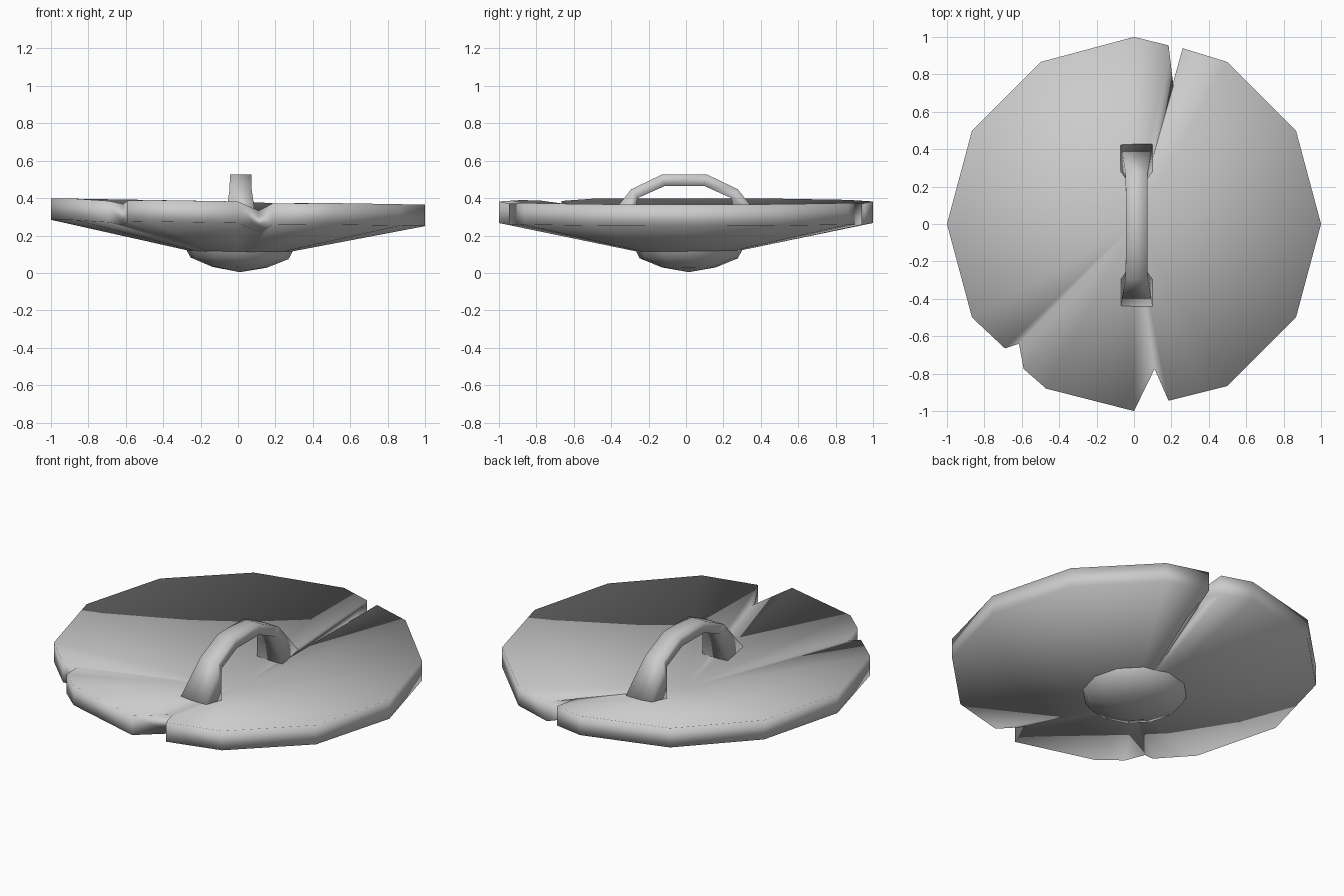
import bpy, bmesh
from math import cos, sin, pi, hypot

if "Cube" in bpy.data.objects:
    bpy.data.objects.remove(bpy.data.objects["Cube"])

TILT = -0.017  # the disc leans slightly across x


def finish(name, bm):
    bmesh.ops.recalc_face_normals(bm, faces=bm.faces)
    for f in bm.faces:
        f.smooth = True
    me = bpy.data.meshes.new(name)
    bm.to_mesh(me)
    bm.free()
    ob = bpy.data.objects.new(name, me)
    bpy.context.collection.objects.link(ob)
    return ob


def bridge(bm, a, b):
    n = len(a)
    for i in range(n):
        j = (i + 1) % n
        bm.faces.new((a[i], a[j], b[j], b[i]))


def fan(bm, ring, tip):
    n = len(ring)
    for i in range(n):
        bm.faces.new((ring[i], ring[(i + 1) % n], tip))


# Shield disc: twelve-sided outline with three battle notches, in shallow cone form
def rim(k):
    return (cos(k * pi / 6), sin(k * pi / 6))

outline = [rim(0), rim(1), rim(2),
           (0.26, 0.94), (0.215, 0.70), (0.185, 0.955),
           rim(3), rim(4), rim(5), rim(6), rim(7),
           (-0.69, -0.665), (-0.615, -0.64), (-0.59, -0.775), (-0.47, -0.88),
           rim(9), (0.11, -0.775), (0.185, -0.945),
           rim(10), rim(11)]
bm = bmesh.new()
rings = []
for base, slope in ((0.165, 0.217), (0.06, 0.207)):
    ring = [bm.verts.new((x, y, base + slope * hypot(x, y) + TILT * x)) for x, y in outline]
    fan(bm, ring, bm.verts.new((0, 0, base)))
    rings.append(ring)
bridge(bm, *rings)
finish("shield_disc", bm)

# Boss: faceted bowl on the face of the shield
bm = bmesh.new()
prev = None
for r, z in ((0.287, 0.125), (0.262, 0.078), (0.145, 0.03)):
    ring = [bm.verts.new((0.008 + r * cos(k * pi / 6), 0.015 + r * sin(k * pi / 6),
                          z + TILT * r * cos(k * pi / 6))) for k in range(12)]
    if prev:
        bridge(bm, prev, ring)
    prev = ring
fan(bm, prev, bm.verts.new((0.01, 0.015, 0.004)))
boss = finish("boss", bm)
# open bowl: make sure the normals face outwards
if boss.data.polygons[-1].normal.z > 0:
    boss.data.flip_normals()

# Grip: arched rectangular bar with flared feet; (outer y, z, inner y, z, half width)
half = [(0.437, 0.255, 0.29, 0.222, 0.086),
        (0.285, 0.447, 0.25, 0.40, 0.059),
        (0.12, 0.526, 0.105, 0.465, 0.057)]
sections = [(s, 1) for s in half] + [(s, -1) for s in reversed(half)]
bm = bmesh.new()
prev = None
for (oy, oz, iy, iz, w), side in sections:
    ring = [bm.verts.new((0.014 + sx * w, side * y - 0.008, z))
            for sx, y, z in ((-1, oy, oz), (1, oy, oz), (1, iy, iz), (-1, iy, iz))]
    if prev:
        bridge(bm, prev, ring)
    else:
        bm.faces.new(ring)
    prev = ring
bm.faces.new(prev)
finish("grip", bm)
